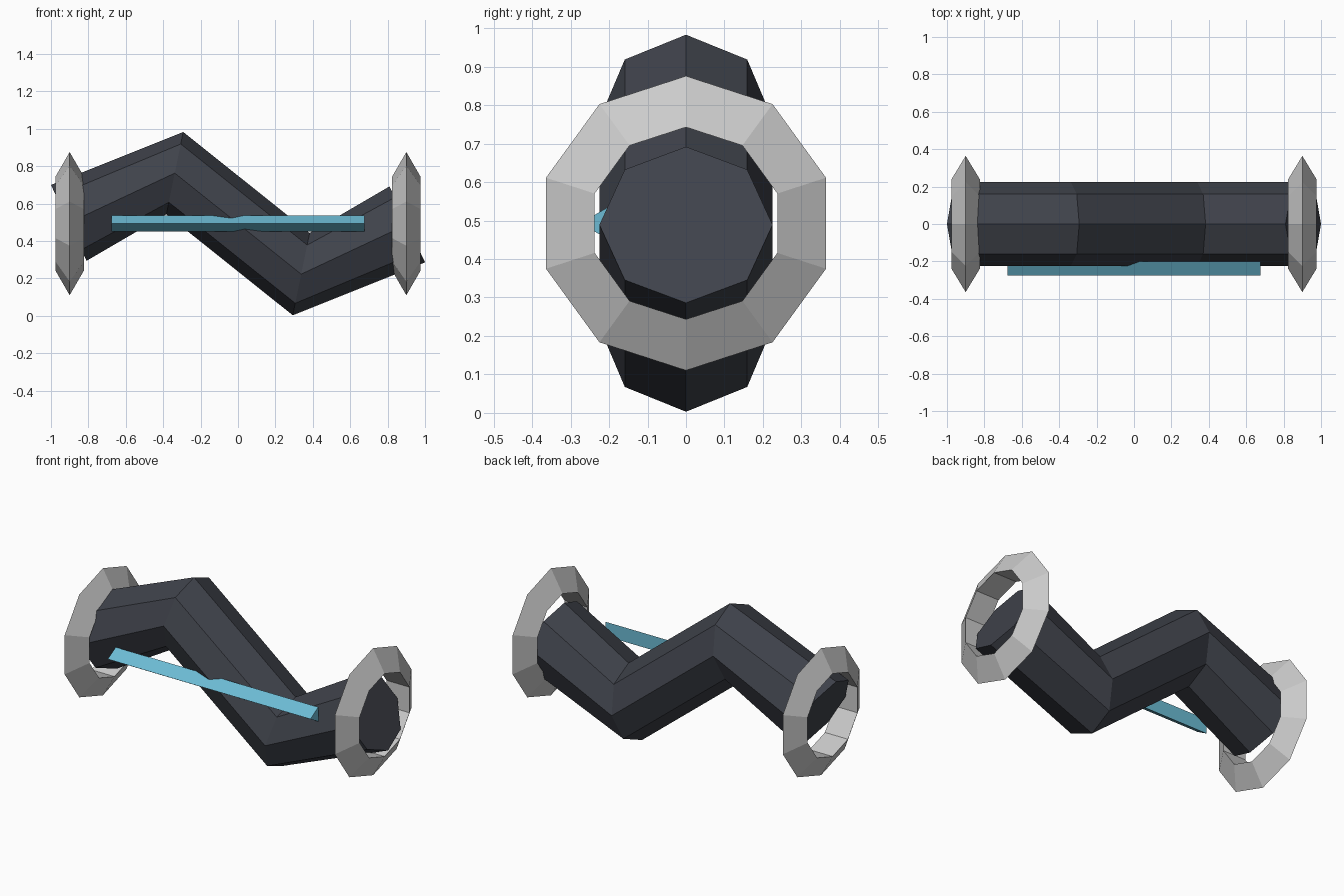
import bpy, bmesh
from math import cos, sin, pi

if "Cube" in bpy.data.objects:
    bpy.data.objects.remove(bpy.data.objects["Cube"])

CZ = 0.493  # height of the model's centre


def material(name, rgb):
    m = bpy.data.materials.new(name)
    m.diffuse_color = (*rgb, 1)
    m.use_nodes = True
    m.node_tree.nodes["Principled BSDF"].inputs["Base Color"].default_value = m.diffuse_color
    return m


def loft(name, rings, closed=False, mat=None):
    """Skin a row of equal-sized vertex rings, capped unless closed."""
    bm = bmesh.new()
    rows = [[bm.verts.new(p) for p in ring] for ring in rings]
    n = len(rows[0])
    pairs = list(zip(rows, rows[1:]))
    if closed:
        pairs.append((rows[-1], rows[0]))
    else:
        bm.faces.new(rows[0])
        bm.faces.new(rows[-1])
    for a, b in pairs:
        for i in range(n):
            j = (i + 1) % n
            bm.faces.new((a[i], a[j], b[j], b[i]))
    bmesh.ops.recalc_face_normals(bm, faces=bm.faces)
    me = bpy.data.meshes.new(name)
    bm.to_mesh(me)
    bm.free()
    ob = bpy.data.objects.new(name, me)
    bpy.context.collection.objects.link(ob)
    if mat:
        me.materials.append(mat)
    return ob


# Zigzag octagonal body: (centre x, centre z, section up-vector x, z)
half = [(-0.905, 0.004, -0.095, 0.203), (-0.338, 0.270, 0.045, 0.220)]
path = half + [(-x, -z, ux, uz) for x, z, ux, uz in reversed(half)]
body_rings = []
for x, z, ux, uz in path:
    angles = [i * pi / 4 for i in range(8)]
    body_rings.append([(x + ux * cos(a), 0.225 * sin(a), CZ + z + uz * cos(a))
                       for a in angles])
loft("zigzag_body", body_rings, mat=material("dark_grey", (0.05, 0.055, 0.07)))

# End collars: ten-sided rings with a triangular section
for side, label in ((-1, "left"), (1, "right")):
    rings = []
    for i in range(10):
        a = i * pi / 5
        ring = []
        for k in range(3):
            b = k * 2 * pi / 3
            r = 0.294 + 0.0887 * cos(b)
            ring.append((side * 0.9 + 0.0887 * sin(b), r * sin(a), CZ + r * cos(a)))
        rings.append(ring)
    loft(label + "_collar", rings, closed=True)

# Front light strip: long triangular bar with its edge facing forward
strip = [[(x, -0.225 - 0.05 * cos(k * 2 * pi / 3), CZ + 0.05 * sin(k * 2 * pi / 3))
          for k in range(3)] for x in (-0.675, 0.675)]
loft("light_strip", strip, mat=material("light_blue", (0.15, 0.5, 0.66)))
